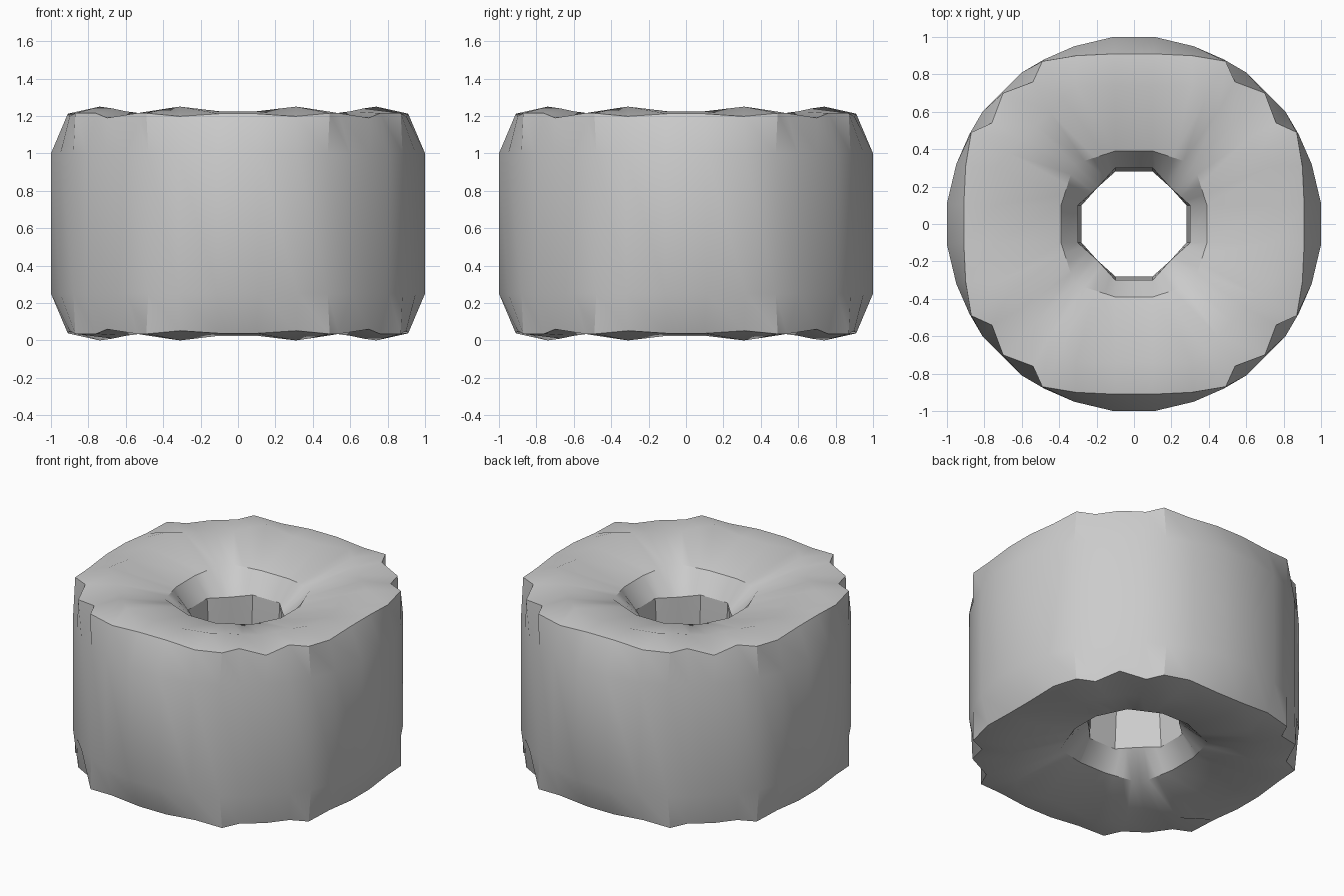
import bpy, bmesh, math

if "Cube" in bpy.data.objects:
    bpy.data.objects.remove(bpy.data.objects["Cube"])

H = 1.25

def lerp_ring(a, b):
    # five octant points between the axis-side corner a and the diagonal corner b
    return [tuple(a[k] + (b[k] - a[k]) * i / 4 for k in range(3)) for i in range(5)]

# Rings of the upper half, each one octant (from the +y axis to the diagonal)
outer_wall = [(.11, 1, 1.0), (.32, .95, 1.0), (.48, .88, 1.0), (.60, .81, 1.0), (.705, .705, 1.0)]
rim = [(.10, .91, 1.212), (.31, .90, 1.198), (.49, .87, 1.215), (.54, .76, 1.215), (.70, .70, 1.19)]
crest = [(.10, .74, 1.225), (.31, .74, 1.25), (.38, .67, 1.24), (.45, .60, 1.225), (.525, .525, 1.215)]
hole_rim = lerp_ring((.10, .39, 1.13), (.32, .32, 1.15))
hole_wall = lerp_ring((.10, .30, 1.0), (.195, .195, 1.0))
hole_mid = lerp_ring((.10, .28, H / 2), (.195, .195, H / 2))


def full_ring(octant):
    # mirror the octant over the diagonal, then turn it four times
    quarter = octant + [(y, x, z) for x, y, z in reversed(octant[:-1])]
    ring = []
    for _ in range(4):
        ring += quarter
        quarter = [(y, -x, z) for x, y, z in quarter]
    return ring


def flip(ring):
    return [(x, y, H - z) for x, y, z in ring]


# Closed loop of rings: outside, over the top, through the hole, under the bottom
upper = [full_ring(r) for r in (outer_wall, rim, crest, hole_rim, hole_wall)]
rings = upper + [full_ring(hole_mid)] + [flip(r) for r in reversed(upper)]

bm = bmesh.new()
loops = [[bm.verts.new(p) for p in r] for r in rings]
n = len(loops[0])
for a, b in zip(loops, loops[1:] + loops[:1]):
    for i in range(n):
        j = (i + 1) % n
        bm.faces.new((a[i], a[j], b[j], b[i]))
bmesh.ops.recalc_face_normals(bm, faces=bm.faces)

mesh = bpy.data.meshes.new("thick_ring")
bm.to_mesh(mesh)
bm.free()
ring_obj = bpy.data.objects.new("thick_ring", mesh)
bpy.context.collection.objects.link(ring_obj)
bpy.context.view_layer.objects.active = ring_obj
ring_obj.select_set(True)
bpy.ops.object.shade_smooth_by_angle(angle=math.radians(30))
